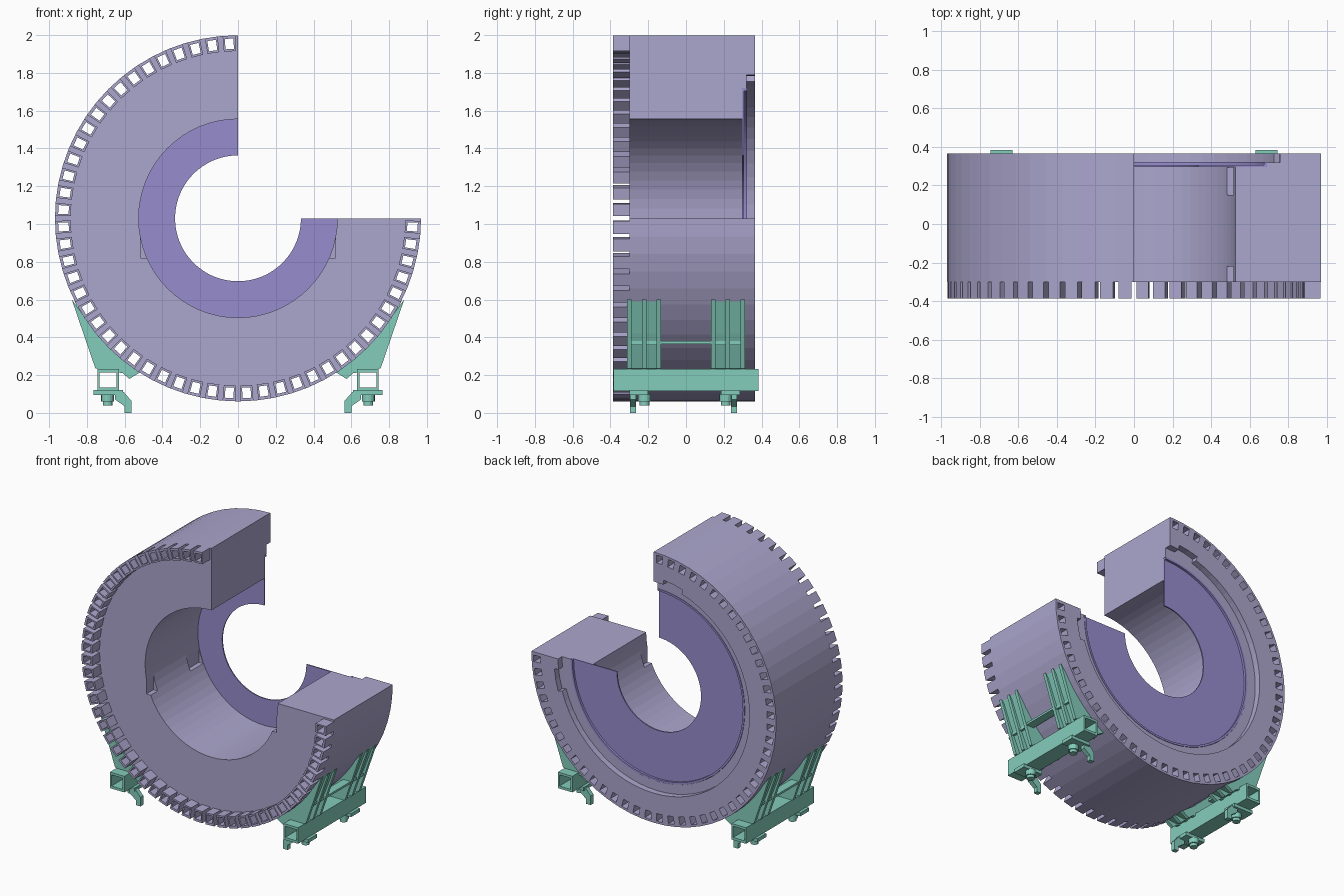
import bpy, bmesh
from math import cos, sin, pi, radians, sqrt

if "Cube" in bpy.data.objects:
    bpy.data.objects.remove(bpy.data.objects["Cube"])

CZ = 1.03                      # height of the ring axis
MODULES = 48                   # three quarters of a 64-module ring
STEP = 2 * pi / 64


def material(name, rgb):
    m = bpy.data.materials.new(name)
    m.use_nodes = True
    m.diffuse_color = (*rgb, 1)
    m.node_tree.nodes["Principled BSDF"].inputs["Base Color"].default_value = (*rgb, 1)
    return m


LAVENDER = material("lavender", (0.41, 0.38, 0.61))
PURPLE = material("purple", (0.31, 0.27, 0.62))
TEAL = material("teal", (0.23, 0.61, 0.50))


def finish(name, bm, mat):
    bmesh.ops.recalc_face_normals(bm, faces=bm.faces)
    mesh = bpy.data.meshes.new(name)
    bm.to_mesh(mesh)
    bm.free()
    obj = bpy.data.objects.new(name, mesh)
    bpy.context.collection.objects.link(obj)
    if mat:
        mesh.materials.append(mat)
    return obj


def prism(bm, outline, y0, y1, side=1):
    """Extrude an (x, z) outline along y; side mirrors it."""
    a = [bm.verts.new((side * x, y0, z)) for x, z in outline]
    b = [bm.verts.new((side * x, y1, z)) for x, z in outline]
    bm.faces.new(a)
    bm.faces.new(b[::-1])
    for i in range(len(a)):
        j = (i + 1) % len(a)
        bm.faces.new((a[i], b[i], b[j], a[j]))


def box(bm, x0, x1, y0, y1, z0, z1, side=1):
    prism(bm, [(x0, z0), (x1, z0), (x1, z1), (x0, z1)], y0, y1, side)


# Ring of modules: cells in (angle, radius, depth), kept or left empty by rule
RADII = [0.525, 0.69, 0.757, 0.79, 0.885, 0.897, 0.952, 0.968]
DEPTHS = [-0.387, -0.30, 0.297, 0.32, 0.365]
CUTS = [0, 0.14, 0.25, 0.75, 0.86]      # gap, wall, duct, wall, gap


def filled(a, r, d):
    if not (0 <= a < MODULES * 5 and 0 <= r < 7 and 0 <= d < 4):
        return False
    module, part = divmod(a, 5)
    if r == 5 and part == 2:                        # duct through the girder
        return False
    if d == 0:                                      # front girder ends
        return r >= 4 and part not in (0, 4)
    pocket = 3 if module in (1, 2, 45, 46) else 2   # stepped back recess
    if d == 3:
        return r >= pocket
    return not (d == 2 and r == 0)


def ring_point(a, r, d):
    module, part = divmod(a, 5)
    t = (CUTS[part] - 0.5) * STEP
    ang = pi / 2 + (module + 0.5) * STEP + t
    rad = RADII[r] / cos(t)                         # keep each module flat
    return rad * cos(ang), DEPTHS[d], CZ + rad * sin(ang)


bm = bmesh.new()
cache = {}


def vert(key):
    if key not in cache:
        cache[key] = bm.verts.new(ring_point(*key))
    return cache[key]


for a in range(MODULES * 5):
    for r in range(7):
        for d in range(4):
            if not filled(a, r, d):
                continue
            cell = (a, r, d)
            for axis in range(3):
                u, v = (axis + 1) % 3, (axis + 2) % 3
                for way in (0, 1):
                    other = list(cell)
                    other[axis] += 2 * way - 1
                    if filled(*other):
                        continue
                    quad = []
                    for du, dv in ((0, 0), (1, 0), (1, 1), (0, 1)):
                        k = list(cell)
                        k[axis] += way
                        k[u] += du
                        k[v] += dv
                        quad.append(vert(tuple(k)))
                    bm.faces.new(quad)
ring = finish("module_ring", bm, LAVENDER)

# Small flat pockets in the bore on both sides
bm = bmesh.new()
for side in (-1, 1):
    for y0, y1 in ((-0.33, -0.22), (0.15, 0.293)):
        box(bm, 0.40, 0.515, y0, y1, 0.82, 1.02, side)
cutter = finish("bore_pocket_cutter", bm, None)
cutter.hide_render = True
cutter.hide_viewport = True
mod = ring.modifiers.new("bore_pockets", "BOOLEAN")
mod.operation = "DIFFERENCE"
mod.solver = "EXACT"
mod.object = cutter


def swept(name, profile, mat, count=96):
    """Sweep a closed (radius, y) profile through three quarters of a turn."""
    bm = bmesh.new()
    rows = []
    for i in range(count + 1):
        ang = pi / 2 + 1.5 * pi * i / count
        rows.append([bm.verts.new((r * cos(ang), y, CZ + r * sin(ang))) for r, y in profile])
    n = len(profile)
    for p, q in zip(rows, rows[1:]):
        for j in range(n):
            k = (j + 1) % n
            bm.faces.new((p[j], q[j], q[k], p[k]))
    bm.faces.new(rows[0])
    bm.faces.new(rows[-1][::-1])
    return finish(name, bm, mat)


# Dished end plate with a raised rim
plate = swept("end_plate", [(0.333, 0.297), (0.689, 0.297), (0.689, 0.322),
                            (0.675, 0.322), (0.675, 0.306), (0.333, 0.306)], PURPLE)
for p in plate.data.polygons:
    p.use_smooth = True
plate.data.set_sharp_from_angle(angle=radians(30))


def on_ring(x, lift=0.0):
    return x, CZ - sqrt(0.968 ** 2 - x * x) - lift


# Support saddles
FIN = [(0.88, 0.60), (0.755, 0.235), (0.61, 0.21), (0.575, 0.18)]
FIN += [on_ring(x) for x in (0.52, 0.60, 0.68, 0.76, 0.83)]
WEB = [(0.865, 0.59), (0.80, 0.42), (0.72, 0.235), (0.60, 0.215)]
WEB += [on_ring(x) for x in (0.53, 0.62, 0.72, 0.81)]
LEG = [(0.65, 0.11), (0.605, 0.11), (0.565, 0.065), (0.565, 0),
       (0.60, 0), (0.60, 0.035), (0.65, 0.07)]

for side, label in ((1, "left"), (-1, "right")):
    # hollow beam
    bm = bmesh.new()
    for x0, x1, z0, z1 in ((0.63, 0.745, 0.117, 0.135), (0.63, 0.745, 0.215, 0.232),
                           (0.63, 0.643, 0.135, 0.215), (0.733, 0.745, 0.135, 0.215)):
        box(bm, x0, x1, -0.385, 0.385, z0, z1, side)
    finish(label + "_beam", bm, TEAL)

    # cradle fins with webs set between them
    bm = bmesh.new()
    for y in (-0.222, 0.222):
        for off in (-0.078, 0, 0.078):
            half = 0.012
            prism(bm, FIN, y + off - half, y + off + half, side)
        prism(bm, WEB, y - 0.078, y + 0.078, side)
        box(bm, 0.74, 0.79, y - 0.078, y + 0.078, 0.36, 0.38, side)
    finish(label + "_cradle", bm, TEAL)

    # rail joining the two cradles
    bm = bmesh.new()
    box(bm, 0.74, 0.80, -0.14, 0.14, 0.365, 0.38, side)
    finish(label + "_rail", bm, TEAL)

    # feet: flange, hooked leg and round jack
    bm = bmesh.new()
    for y in (-0.25, 0.235):
        box(bm, 0.61, 0.765, y - 0.05, y + 0.05, 0.095, 0.12, side)
        leg_y = y + (-0.03 if y < 0 else 0.02)
        prism(bm, LEG, leg_y - 0.016, leg_y + 0.016, side)
        jack_y = y + (0.03 if y < 0 else -0.025)
        for rad, z0, z1 in ((0.034, 0.06, 0.1), (0.026, 0.04, 0.06)):
            loops = [[bm.verts.new((side * 0.69 + rad * cos(i * pi / 8),
                                    jack_y + rad * sin(i * pi / 8), z))
                      for i in range(16)] for z in (z0, z1)]
            bm.faces.new(loops[0])
            bm.faces.new(loops[1])
            for i in range(16):
                j = (i + 1) % 16
                bm.faces.new((loops[0][i], loops[0][j], loops[1][j], loops[1][i]))
    finish(label + "_feet", bm, TEAL)
